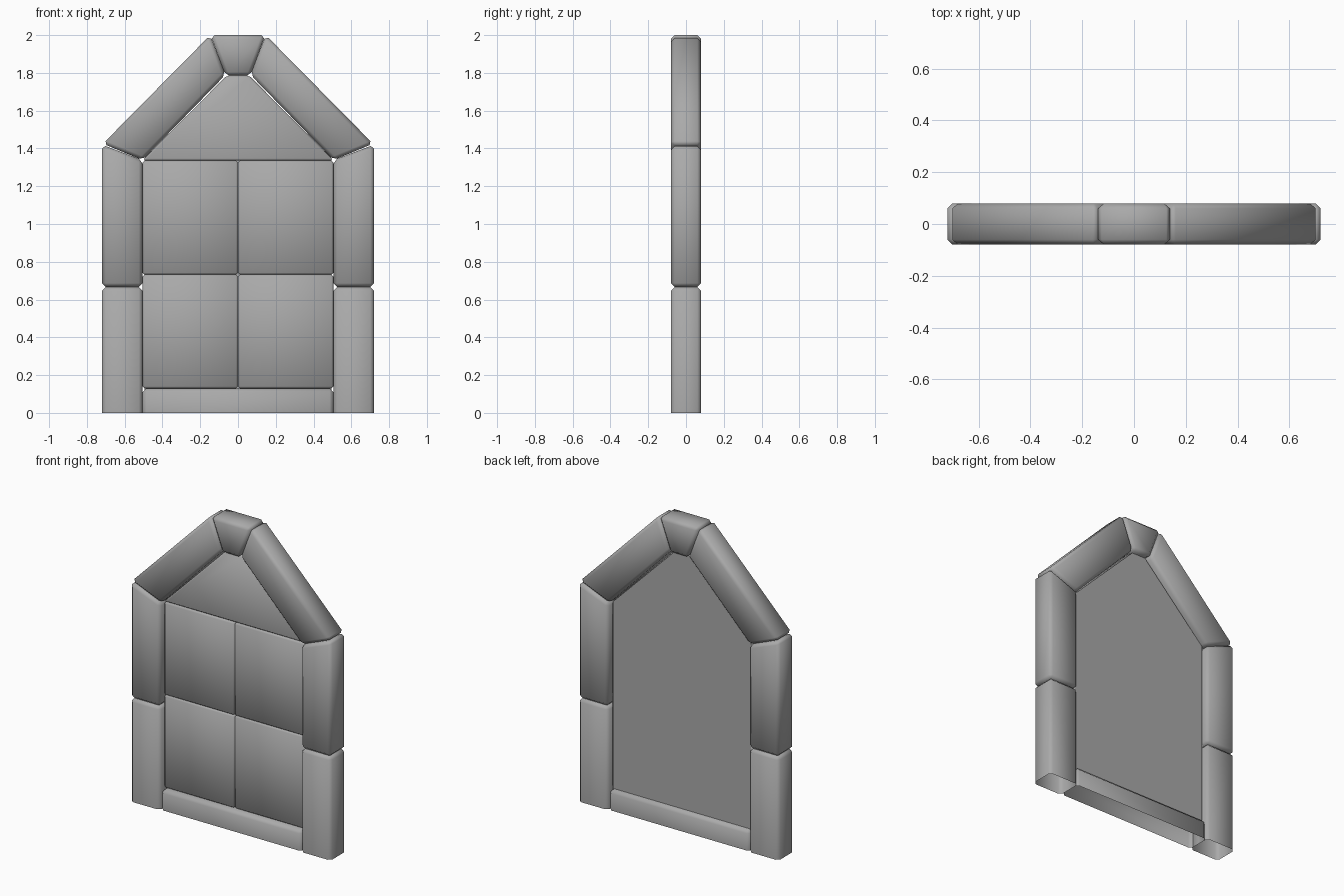
import bpy, bmesh, math

cube = bpy.data.objects.get("Cube")
if cube:
    bpy.data.objects.remove(cube, do_unlink=True)

stone = bpy.data.materials.new("grey_stone")
stone.use_nodes = True
GREY = (0.4, 0.4, 0.4, 1)
stone.diffuse_color = GREY
stone.node_tree.nodes["Principled BSDF"].inputs["Base Color"].default_value = GREY


def block(name, outline, front, back, bevel, open_base=False):
    """Extrude an x-z outline between two depths and chamfer its edges."""
    bm = bmesh.new()
    face = bm.faces.new([bm.verts.new((x, front, z)) for x, z in outline])
    ext = bmesh.ops.extrude_face_region(bm, geom=[face])
    for v in ext["geom"]:
        if isinstance(v, bmesh.types.BMVert):
            v.co.y = back
    bmesh.ops.recalc_face_normals(bm, faces=bm.faces)
    if bevel:
        bmesh.ops.bevel(bm, geom=bm.edges[:], offset=bevel, segments=1,
                        affect='EDGES', profile=0.5)
    if open_base:
        # The stones that meet the ground are cut off level and left open
        bmesh.ops.bisect_plane(bm, geom=bm.verts[:] + bm.edges[:] + bm.faces[:],
                               plane_co=(0, 0, 0), plane_no=(0, 0, -1), clear_outer=True)
    mesh = bpy.data.meshes.new(name)
    bm.to_mesh(mesh)
    bm.free()
    mesh.materials.append(stone)
    obj = bpy.data.objects.new(name, mesh)
    bpy.context.collection.objects.link(obj)
    bpy.ops.object.select_all(action='DESELECT')
    obj.select_set(True)
    bpy.context.view_layer.objects.active = obj
    bpy.ops.object.shade_smooth_by_angle(angle=math.radians(50))
    return obj


def rect(x0, x1, z0, z1):
    return [(x0, z0), (x1, z0), (x1, z1), (x0, z1)]


D = 0.08       # half depth of the frame
P = 0.04       # half depth of the panes
INNER, OUTER = 0.505, 0.72

# Frame stones and panes, mirrored left and right
for side, s in (("left", 1), ("right", -1)):
    def mirrored(points):
        return [(s * x, z) for x, z in points]

    block(side + "_lower_post", mirrored(rect(INNER, OUTER, -0.1, 0.667)),
          -D, D, 0.02, True)
    block(side + "_upper_post",
          mirrored([(INNER, 0.667), (OUTER, 0.667), (OUTER, 1.42), (INNER, 1.338)]),
          -D, D, 0.02)
    block(side + "_roof_stone",
          mirrored([(INNER, 1.338), (0.715, 1.425), (0.147, 2.0), (0.066, 1.79)]),
          -D, D, 0.02)
    for row, z0, z1 in (("lower", 0.13, 0.732), ("upper", 0.732, 1.335)):
        block(f"{side}_{row}_pane", mirrored(rect(0, INNER, z0, z1)), -P, P, 0.01)

# Keystone, sill and gable pane
block("keystone", [(-0.066, 1.785), (0.066, 1.785), (0.145, 2.0), (-0.145, 2.0)],
      -D, D, 0.02)
block("sill", rect(-INNER, INNER, -0.1, 0.13), -0.073, 0.073, 0.02, True)
block("gable_pane", [(-INNER, 1.337), (INNER, 1.337), (0.06, 1.785), (-0.06, 1.785)],
      -P, P, 0.01)

# Plain sheet behind the panes
block("back_sheet", [(-0.495, 0.12), (0.495, 0.12), (0.495, 1.34),
                     (0.05, 1.785), (-0.05, 1.785), (-0.495, 1.34)],
      P - 0.005, P + 0.003, 0)
